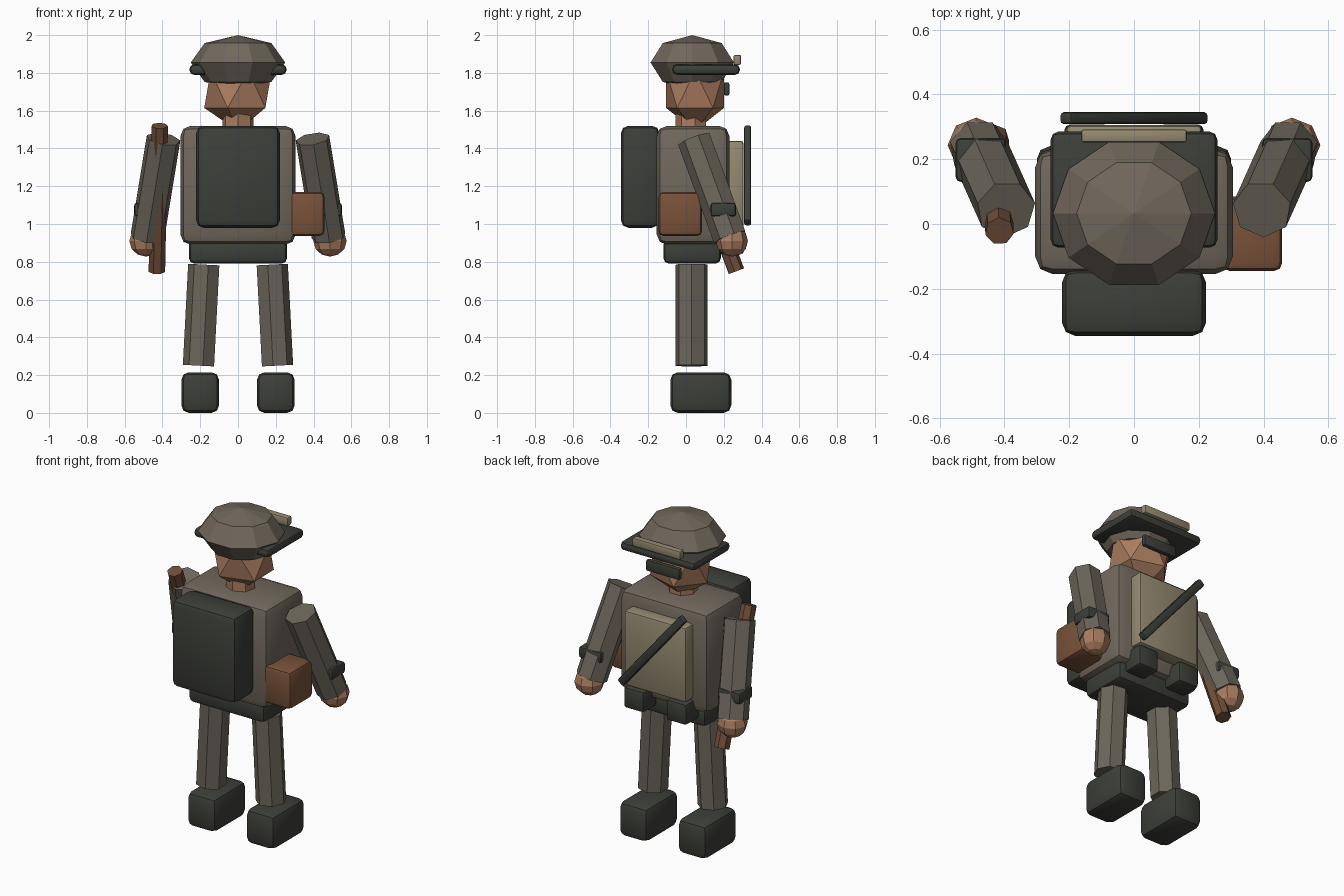
import bpy, bmesh, math
from mathutils import Vector, Matrix

if "Cube" in bpy.data.objects:
    bpy.data.objects.remove(bpy.data.objects["Cube"])


def material(name, rgb):
    mat = bpy.data.materials.new(name)
    mat.use_nodes = True
    color = (*rgb, 1.0)
    mat.diffuse_color = color
    bsdf = mat.node_tree.nodes["Principled BSDF"]
    bsdf.inputs["Base Color"].default_value = color
    bsdf.inputs["Roughness"].default_value = 0.85
    return mat


CLOTH = material("taupe cloth", (0.165, 0.138, 0.108))
SLEEVE = material("olive taupe cloth", (0.15, 0.134, 0.104))
DARK = material("dark green grey", (0.046, 0.050, 0.041))
LEATHER = material("brown leather", (0.19, 0.085, 0.042))
WOOD = material("brown wood", (0.165, 0.078, 0.042))
SKIN = material("skin", (0.41, 0.205, 0.118))
BEIGE = material("beige", (0.30, 0.255, 0.165))


def finish(name, bm, mat, matrix=Matrix()):
    mesh = bpy.data.meshes.new(name)
    bm.transform(matrix)
    bmesh.ops.recalc_face_normals(bm, faces=bm.faces)
    bm.to_mesh(mesh)
    bm.free()
    mesh.materials.append(mat)
    obj = bpy.data.objects.new(name, mesh)
    bpy.context.collection.objects.link(obj)
    return obj


def box(name, mat, x, y, z, bevel, tilt=0.0):
    """Rounded box from its (low, high) extents, optionally tilted about y."""
    spans = (x, y, z)
    center = Vector([(a + b) / 2 for a, b in spans])
    size = Vector([b - a for a, b in spans])
    bm = bmesh.new()
    bmesh.ops.create_cube(bm, size=1, matrix=Matrix.Diagonal(size).to_4x4())
    bmesh.ops.bevel(bm, geom=bm.edges[:], offset=bevel, segments=2,
                    profile=0.5, affect='EDGES', clamp_overlap=True)
    obj = finish(name, bm, mat, Matrix.Translation(center) @ Matrix.Rotation(tilt, 4, 'Y'))
    bpy.ops.object.select_all(action='DESELECT')
    obj.select_set(True)
    bpy.context.view_layer.objects.active = obj
    bpy.ops.object.shade_smooth_by_angle(angle=math.radians(40))
    return obj


def rod(name, mat, start, end, radius, sides=7):
    """Flat-sided cylinder between two points."""
    start, end = Vector(start), Vector(end)
    axis = end - start
    bm = bmesh.new()
    bmesh.ops.create_cone(bm, cap_ends=True, segments=sides, radius1=radius,
                          radius2=radius, depth=axis.length)
    turn = axis.to_track_quat('Z', 'Y').to_matrix().to_4x4()
    return finish(name, bm, mat, Matrix.Translation((start + end) / 2) @ turn)


def ball(name, mat, center, radii, segments, rings, spin=0.0):
    bm = bmesh.new()
    bmesh.ops.create_uvsphere(bm, u_segments=segments, v_segments=rings, radius=1,
                              matrix=Matrix.Rotation(spin, 4, 'Z'))
    return finish(name, bm, mat, Matrix.Translation(center) @ Matrix.Diagonal(radii).to_4x4())


# Body
box("torso", CLOTH, (-0.305, 0.305), (-0.155, 0.23), (0.89, 1.52), 0.055)
box("hip_belt", DARK, (-0.26, 0.26), (-0.12, 0.185), (0.79, 0.92), 0.03)
box("backpack", DARK, (-0.222, 0.222), (-0.345, -0.14), (0.98, 1.52), 0.04)
box("chest_panel", BEIGE, (-0.21, 0.21), (0.2, 0.305), (0.98, 1.44), 0.015)
bar_x, bar_half = 0.024, 0.33
box("chest_strap", DARK, (-bar_x, bar_x), (0.308, 0.345),
    (1.257 - bar_half, 1.257 + bar_half), 0.01, tilt=math.radians(-40))
box("side_pouch", LEATHER, (0.27, 0.457), (-0.145, 0.085), (0.937, 1.17), 0.025)

# Head
rod("neck", SKIN, (0, 0.03, 1.48), (0, 0.03, 1.62), 0.085)
head = bmesh.new()
bmesh.ops.create_icosphere(head, subdivisions=1, radius=1)
finish("head", head, SKIN, Matrix.Translation((0, 0.048, 1.713))
       @ Matrix.Diagonal((0.2, 0.18, 0.22)).to_4x4())
box("eye_band", DARK, (-0.115, 0.115), (0.2, 0.23), (1.68, 1.75), 0.01)

# Helmet
ball("helmet", CLOTH, (0, 0.033, 1.855), (0.25, 0.232, 0.145), 10, 4, math.pi / 2)
box("helmet_brim", DARK, (-0.257, 0.257), (-0.073, 0.285), (1.79, 1.845), 0.024)
box("helmet_goggles", BEIGE, (-0.163, 0.163), (0.252, 0.292), (1.843, 1.895), 0.008)

# Limbs and belt pouches, one set per side
for side, s in (("left", 1), ("right", -1)):
    def across(a, b):
        return sorted((s * a, s * b))

    rod(side + "_leg", SLEEVE, (s * 0.205, 0.03, 0.25), (s * 0.177, 0.03, 0.785), 0.087)
    box(side + "_boot", DARK, across(0.1, 0.3), (-0.083, 0.24), (0, 0.215), 0.04)
    rod(side + "_arm", SLEEVE, (s * 0.48, 0.235, 0.93), (s * 0.395, 0.045, 1.45), 0.092)
    box(side + "_cuff", DARK, across(0.395, 0.55), (0.13, 0.265), (1.04, 1.112), 0.015)
    ball(side + "_hand", SKIN, (s * 0.487, 0.243, 0.91), (0.088, 0.085, 0.083), 8, 6)
    box(side + "_belt_pouch", DARK, across(0.075, 0.215), (0.17, 0.307), (0.84, 0.97), 0.018)

# Staff held in the right hand
rod("staff", WOOD, (-0.43, 0.265, 0.75), (-0.415, -0.022, 1.52), 0.045)
